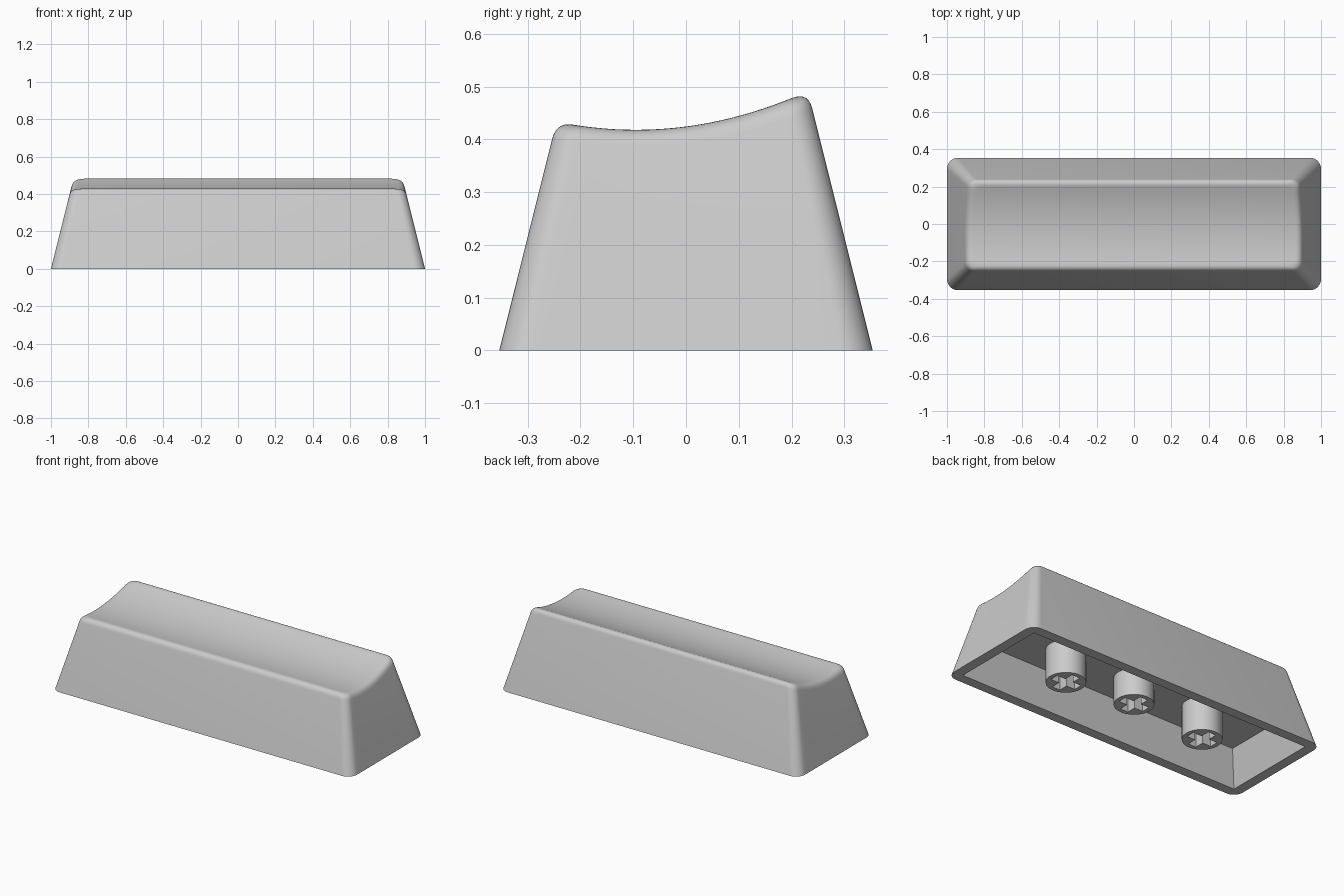
import bpy, bmesh, math
from mathutils import Vector

if "Cube" in bpy.data.objects:
    bpy.data.objects.remove(bpy.data.objects["Cube"])

HALF_X, HALF_Y = 1.0, 0.354
DRAFT = 0.25          # wall inset per unit of height
FILLET = 0.033        # tangent length of the rounded top edge
ROOF = 0.2            # height of the inner ceiling
WALL = 0.06

grey = bpy.data.materials.new("light_grey_plastic")
grey.use_nodes = True
colour = (0.6, 0.6, 0.6, 1)
grey.diffuse_color = colour
grey.node_tree.nodes["Principled BSDF"].inputs["Base Color"].default_value = colour


def dish(y):
    """Height of the scooped top."""
    return 0.418 + 0.69 * (y + 0.095) ** 2


def half_outline():
    """Corner side (+1/-1), angle and side fraction for the +x half, front to back."""
    corner = [math.radians(a) for a in range(-90, 1, 10)]
    side = [(0, 0, -1 + 2 * i / 16) for i in range(1, 16)]
    return ([(-1, a, 0) for a in corner] + side
            + [(1, a + math.pi / 2, 0) for a in corner])


def outline_point(key, inset):
    sign, angle, frac = key
    r = 0.06 - 0.15 * inset
    cx, cy = HALF_X - inset - r, HALF_Y - inset - r
    if sign == 0:
        return cx + r, frac * cy
    return cx + r * math.cos(angle), sign * cy + r * math.sin(angle)


def column(key, steps=7):
    """Points from the base up the wall and around the rounded edge."""
    z = 0.45
    for _ in range(12):
        z = dish(outline_point(key, DRAFT * z)[1])
    wall_z = z - FILLET

    def at(inset, height):
        return Vector((*outline_point(key, inset), height))
    edge, low = at(DRAFT * z, z), at(DRAFT * wall_z, wall_z)
    inner = at(DRAFT * z + FILLET, 0)
    inner.z = dish(inner.y)
    pts = [at(0, 0)]
    for i in range(steps + 1):
        t = i / steps
        pts.append(low * (1 - t) ** 2 + edge * 2 * t * (1 - t) + inner * t * t)
    return pts


def finish(obj, angle=30):
    obj.data.materials.clear()
    obj.data.materials.append(grey)
    bpy.ops.object.select_all(action='DESELECT')
    obj.select_set(True)
    bpy.context.view_layer.objects.active = obj
    bpy.ops.object.shade_smooth_by_angle(angle=math.radians(angle))


def mesh_object(name, bm):
    bmesh.ops.recalc_face_normals(bm, faces=bm.faces)
    mesh = bpy.data.meshes.new(name)
    bm.to_mesh(mesh)
    bm.free()
    obj = bpy.data.objects.new(name, mesh)
    bpy.context.collection.objects.link(obj)
    return obj


# Outer body: tapered rounded walls, rounded edge and scooped top
bm = bmesh.new()
right = [[bm.verts.new(p) for p in column(k)] for k in half_outline()]
left = [[bm.verts.new((-v.co.x, v.co.y, v.co.z)) for v in col] for col in right]
ring = right + left[::-1]
for a, b in zip(ring, ring[1:] + ring[:1]):
    for i in range(len(a) - 1):
        bm.faces.new((a[i], b[i], b[i + 1], a[i + 1]))
for j in range(len(right) - 1):
    bm.faces.new((right[j][-1], right[j + 1][-1], left[j + 1][-1], left[j][-1]))
bm.faces.new([col[0] for col in ring])
body = mesh_object("keycap_body", bm)

# Hollow underside: drafted box cut out of the body
bm = bmesh.new()
bmesh.ops.create_cube(bm, size=2)
for v in bm.verts:
    top = v.co.z > 0
    inset = WALL + (0.06 if top else -0.015)
    v.co = (v.co.x * (HALF_X - inset), v.co.y * (HALF_Y - inset), ROOF if top else -0.05)
cutter = mesh_object("cavity_cutter", bm)
cutter.hide_render = True
cut = body.modifiers.new("cavity", 'BOOLEAN')
cut.operation, cut.solver, cut.object = 'DIFFERENCE', 'EXACT', cutter
bpy.context.view_layer.objects.active = body
bpy.ops.object.modifier_apply(modifier=cut.name)
bpy.data.objects.remove(cutter)
finish(body)


# Stems: round posts with a cross-shaped socket
def add_spline(curve, points):
    s = curve.splines.new('POLY')
    s.points.add(len(points) - 1)
    for p, (x, y) in zip(s.points, points):
        p.co = (x, y, 0, 1)
    s.use_cyclic_u = True


def stem(name, x, bottom):
    height = ROOF + 0.01 - bottom
    curve = bpy.data.curves.new(name, 'CURVE')
    curve.dimensions, curve.fill_mode, curve.extrude = '2D', 'BOTH', height / 2
    add_spline(curve, [(0.108 * math.cos(math.tau * i / 48), 0.108 * math.sin(math.tau * i / 48))
                       for i in range(48)])
    arm, w = 0.082, 0.026
    cross = []
    for q in range(4):
        c, s = round(math.cos(q * math.pi / 2)), round(math.sin(q * math.pi / 2))
        cross += [(c * u - s * v, s * u + c * v) for u, v in ((arm, -w), (arm, w), (w, w))]
    add_spline(curve, cross)
    obj = bpy.data.objects.new(name, curve)
    obj.location = (x, 0, bottom + height / 2)
    bpy.context.collection.objects.link(obj)
    bpy.ops.object.select_all(action='DESELECT')
    obj.select_set(True)
    bpy.context.view_layer.objects.active = obj
    bpy.ops.object.convert(target='MESH')
    finish(bpy.context.view_layer.objects.active)


stem("right_stem", -0.472, 0)
stem("middle_stem", 0, 0.04)
stem("left_stem", 0.472, 0)
